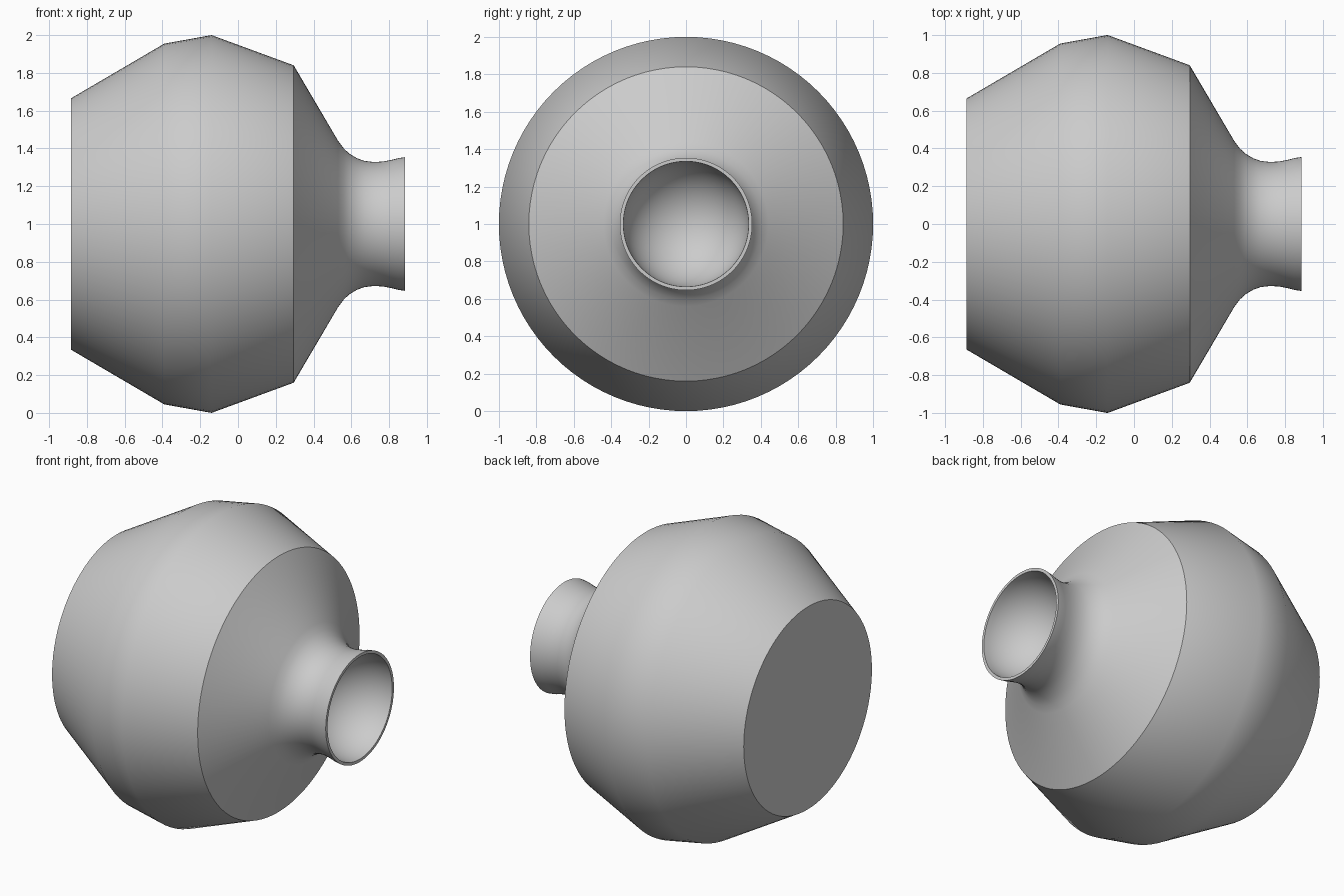
import bpy, bmesh, math
from mathutils import Matrix, Vector

cube = bpy.data.objects.get("Cube")
if cube:
    bpy.data.objects.remove(cube, do_unlink=True)

gray = bpy.data.materials.new("light gray")
gray.use_nodes = True
gray.diffuse_color = (0.6, 0.6, 0.6, 1)
gray.node_tree.nodes["Principled BSDF"].inputs["Base Color"].default_value = gray.diffuse_color

SIDES = 96
END = 0.885      # half length along the axis
BOWL = 0.335     # mouth radius

# Faceted body: closed back, shoulder, then a cone towards the neck
profile = [(-END, 0), (-END, 0.665), (-0.39, 0.955), (-0.14, 1.0), (0.295, 0.84), (0.53, 0.44)]
# Flared neck and lip
profile += [(0.56, 0.40), (0.59, 0.372), (0.63, 0.348), (0.67, 0.334), (0.72, 0.328),
            (0.77, 0.331), (0.82, 0.341), (0.85, 0.349), (END, 0.354)]
# Round hollow inside the mouth
STEPS = 16
for i in range(STEPS + 1):
    a = math.pi / 2 * i / STEPS
    r = 0 if i == STEPS else BOWL * math.cos(a)
    profile.append((END - BOWL * math.sin(a), r))

# Revolve the profile around the x axis
bm = bmesh.new()
verts = [bm.verts.new((x, 0, r)) for x, r in profile]
edges = [bm.edges.new(pair) for pair in zip(verts, verts[1:])]
bmesh.ops.spin(bm, geom=verts + edges, cent=(0, 0, 0), axis=(1, 0, 0),
               angle=2 * math.pi, steps=SIDES, use_merge=True)
bmesh.ops.remove_doubles(bm, verts=bm.verts, dist=0.0001)
bmesh.ops.recalc_face_normals(bm, faces=bm.faces)
bmesh.ops.translate(bm, verts=bm.verts, vec=Vector((0, 0, 1)))
mesh = bpy.data.meshes.new("vessel_body")
bm.to_mesh(mesh)
bm.free()
mesh.materials.append(gray)

vessel = bpy.data.objects.new("vessel_body", mesh)
bpy.context.collection.objects.link(vessel)
bpy.ops.object.select_all(action="DESELECT")
vessel.select_set(True)
bpy.context.view_layer.objects.active = vessel
bpy.ops.object.shade_smooth_by_angle(angle=math.radians(32))
